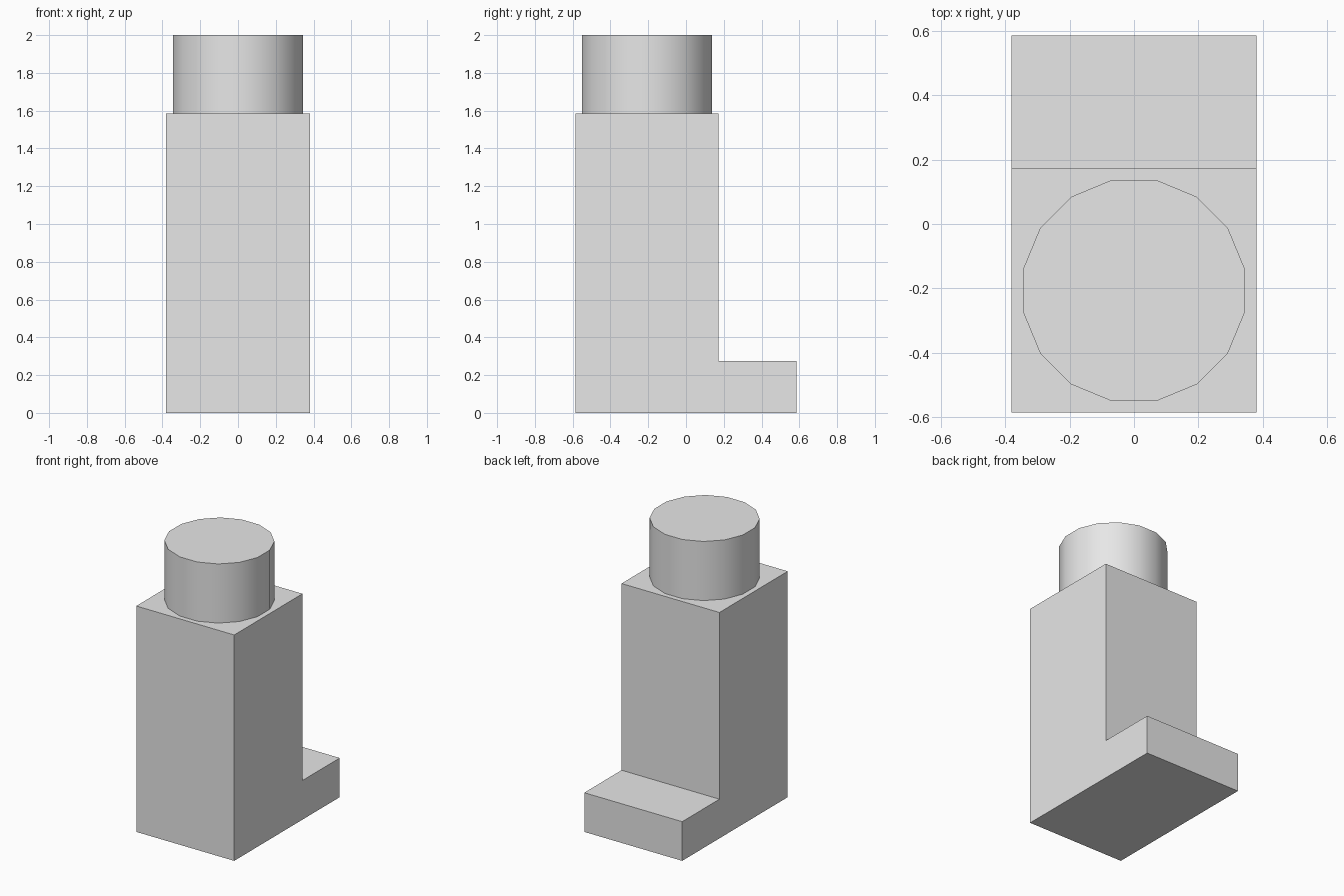
import bpy, bmesh, math
from mathutils import Matrix, Vector

cube = bpy.data.objects.get("Cube")
if cube:
    bpy.data.objects.remove(cube, do_unlink=True)

grey = bpy.data.materials.new("plain_grey")
grey.use_nodes = True
colour = (0.8, 0.8, 0.8, 1.0)
grey.diffuse_color = colour
grey.node_tree.nodes["Principled BSDF"].inputs["Base Color"].default_value = colour


def add_object(name, bm):
    bmesh.ops.recalc_face_normals(bm, faces=bm.faces)
    mesh = bpy.data.meshes.new(name)
    bm.to_mesh(mesh)
    bm.free()
    mesh.materials.append(grey)
    obj = bpy.data.objects.new(name, mesh)
    bpy.context.collection.objects.link(obj)
    return obj


HALF_WIDTH, HALF_DEPTH = 0.38, 0.585
BODY_TOP, STEP_TOP, STEP_Y = 1.585, 0.275, 0.172

# L-shaped body with a low step at the back: side profile (y, z) extruded along x
profile = [(-HALF_DEPTH, 0), (HALF_DEPTH, 0), (HALF_DEPTH, STEP_TOP),
           (STEP_Y, STEP_TOP), (STEP_Y, BODY_TOP), (-HALF_DEPTH, BODY_TOP)]
bm = bmesh.new()
side = bm.faces.new([bm.verts.new((-HALF_WIDTH, y, z)) for y, z in profile])
result = bmesh.ops.extrude_face_region(bm, geom=[side], use_keep_orig=True)
moved = [v for v in result["geom"] if isinstance(v, bmesh.types.BMVert)]
bmesh.ops.translate(bm, verts=moved, vec=Vector((2 * HALF_WIDTH, 0, 0)))
add_object("stepped_body", bm)

# Round cap centred on the tall block, flats facing the axes
SIDES, RADIUS, TOP = 16, 0.35, 2.0
centre = Vector((0, (STEP_Y - HALF_DEPTH) / 2, (BODY_TOP + TOP) / 2))
bm = bmesh.new()
bmesh.ops.create_cone(bm, cap_ends=True, segments=SIDES, radius1=RADIUS,
                      radius2=RADIUS, depth=TOP - BODY_TOP)
bmesh.ops.rotate(bm, verts=bm.verts, matrix=Matrix.Rotation(math.pi / SIDES, 3, "Z"))
bmesh.ops.translate(bm, verts=bm.verts, vec=centre)
cap = add_object("round_cap", bm)

# Smooth the cap wall, keeping its rim sharp
bpy.ops.object.select_all(action="DESELECT")
cap.select_set(True)
bpy.context.view_layer.objects.active = cap
bpy.ops.object.shade_smooth_by_angle(angle=math.radians(35))
